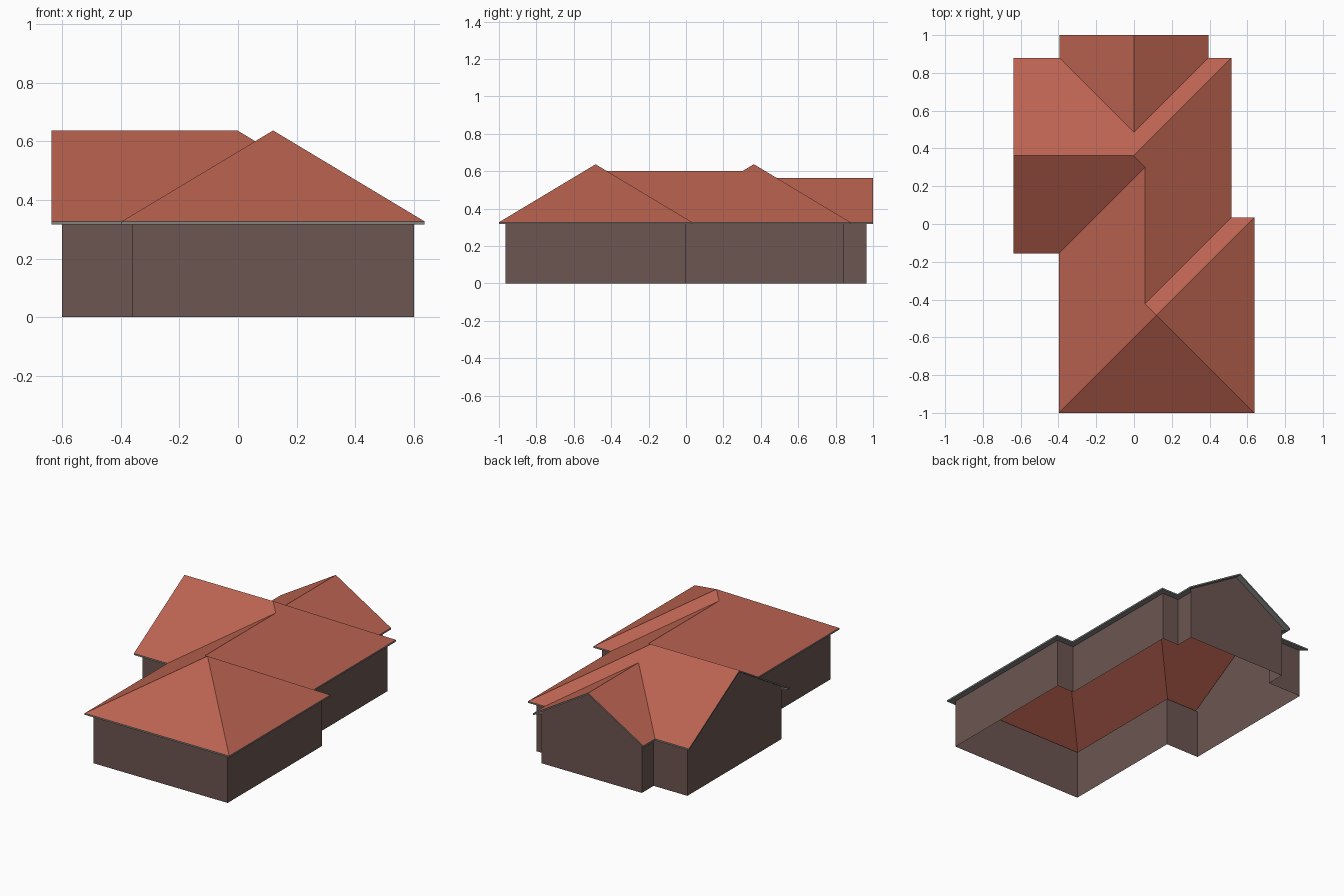
import bpy
from mathutils import Vector

if "Cube" in bpy.data.objects:
    bpy.data.objects.remove(bpy.data.objects["Cube"])

EAVE, SLOPE, OVER, TRIM = 0.327, 0.6, 0.036, 0.01
SOFFIT = EAVE - TRIM


def material(name, rgb):
    m = bpy.data.materials.new(name)
    m.diffuse_color = (*rgb, 1)
    m.use_nodes = True
    m.node_tree.nodes["Principled BSDF"].inputs["Base Color"].default_value = m.diffuse_color
    return m


ROOF = material("terracotta_roof", (0.50, 0.125, 0.082))
WALL = material("brown_wall", (0.15, 0.092, 0.084))
GREY = material("grey_trim", (0.22, 0.23, 0.22))


def build(name, faces, mat):
    """Make a flat-shaded mesh from polygons, sharing equal corners."""
    index, polys = {}, []
    for f in faces:
        polys.append([index.setdefault(tuple(round(c, 5) for c in p), len(index))
                      for p in f])
    me = bpy.data.meshes.new(name)
    me.from_pydata(list(index), [], polys)
    me.materials.append(mat)
    ob = bpy.data.objects.new(name, me)
    bpy.context.collection.objects.link(ob)
    return ob


def at(p, z):
    return (p[0], p[1], z)


# Eave outline, counterclockwise from front left
OUT = [Vector(p) for p in [
    (-0.397, -1), (0.637, -1), (0.637, 0.034), (0.515, 0.034),
    (0.515, 0.88), (0.395, 0.88), (0.395, 1), (-0.395, 1),
    (-0.395, 0.88), (-0.637, 0.88), (-0.637, -0.155), (-0.397, -0.155)]]
N = len(OUT)
GABLES = {6, 9}          # edges that end in a gable


def inward(i):
    d = (OUT[(i + 1) % N] - OUT[i]).normalized()
    return Vector((-d.y, d.x))


# Wall outline: eaves moved in by the overhang
IN = [OUT[i] + OVER * (inward(i) + inward(i - 1)) for i in range(N)]

# Roof planes: eave corners plus ridge points (x, y, distance to eave)
e = [at(p, EAVE) for p in OUT]


def ridge(x, y, d):
    return (x, y, EAVE + SLOPE * d)


peak = ridge(0.12, -0.483, 0.517)
mid_a, mid_b = ridge(0.059, -0.422, 0.456), ridge(0.059, 0.301, 0.456)
left_a, left_b = ridge(-0.637, 0.3625, 0.5175), ridge(-0.0025, 0.3625, 0.5175)
back_a, back_b = ridge(0, 0.485, 0.395), ridge(0, 1, 0.395)
build("roof", [
    (e[0], e[1], peak),                             # front hip
    (e[1], e[2], peak),                             # right hip
    (e[2], e[3], mid_a, peak),                      # hip behind the peak
    (e[3], e[4], left_b, mid_b, mid_a),             # long right slope
    (e[0], peak, mid_a, mid_b, e[11]),              # long left slope
    (e[11], mid_b, left_b, left_a, e[10]),          # left wing, front
    (left_a, left_b, e[4], e[5], back_a, e[8], e[9]),  # left wing, back
    (e[5], e[6], back_b, back_a),                   # back gable, right
    (e[7], e[8], back_a, back_b),                   # back gable, left
], ROOF)

# Walls, fascia and soffits, edge by edge
walls, fascia, soffit = [], [], []
for i in range(N):
    j = (i + 1) % N
    p, q, a, b = OUT[i], OUT[j], IN[i], IN[j]
    if i not in GABLES:
        walls.append((at(a, 0), at(b, 0), at(b, SOFFIT), at(a, SOFFIT)))
        fascia.append((at(p, SOFFIT), at(q, SOFFIT), at(q, EAVE), at(p, EAVE)))
        soffit.append((at(p, SOFFIT), at(a, SOFFIT), at(b, SOFFIT), at(q, SOFFIT)))
        continue
    # Gable: wall rises to the rake, boards follow the slope
    m, n = (p + q) / 2, inward(i) * OVER
    top = EAVE + SLOPE * (q - p).length / 2
    side = SOFFIT + SLOPE * OVER
    walls.append((at(a, 0), at(b, 0), at(b, side), at(m + n, top - TRIM), at(a, side)))
    for c, w in ((p, a), (q, b)):
        fascia.append((at(c, SOFFIT), at(m, top - TRIM), at(m, top), at(c, EAVE)))
        soffit.append((at(c, SOFFIT), at(m, top - TRIM),
                       at(m + n, top - TRIM), at(c + n, SOFFIT)))
        soffit.append((at(c + n, SOFFIT), at(w, SOFFIT), at(w, side)))

build("walls", walls, WALL)
build("fascia_boards", fascia, GREY)
build("soffits", soffit, GREY)
